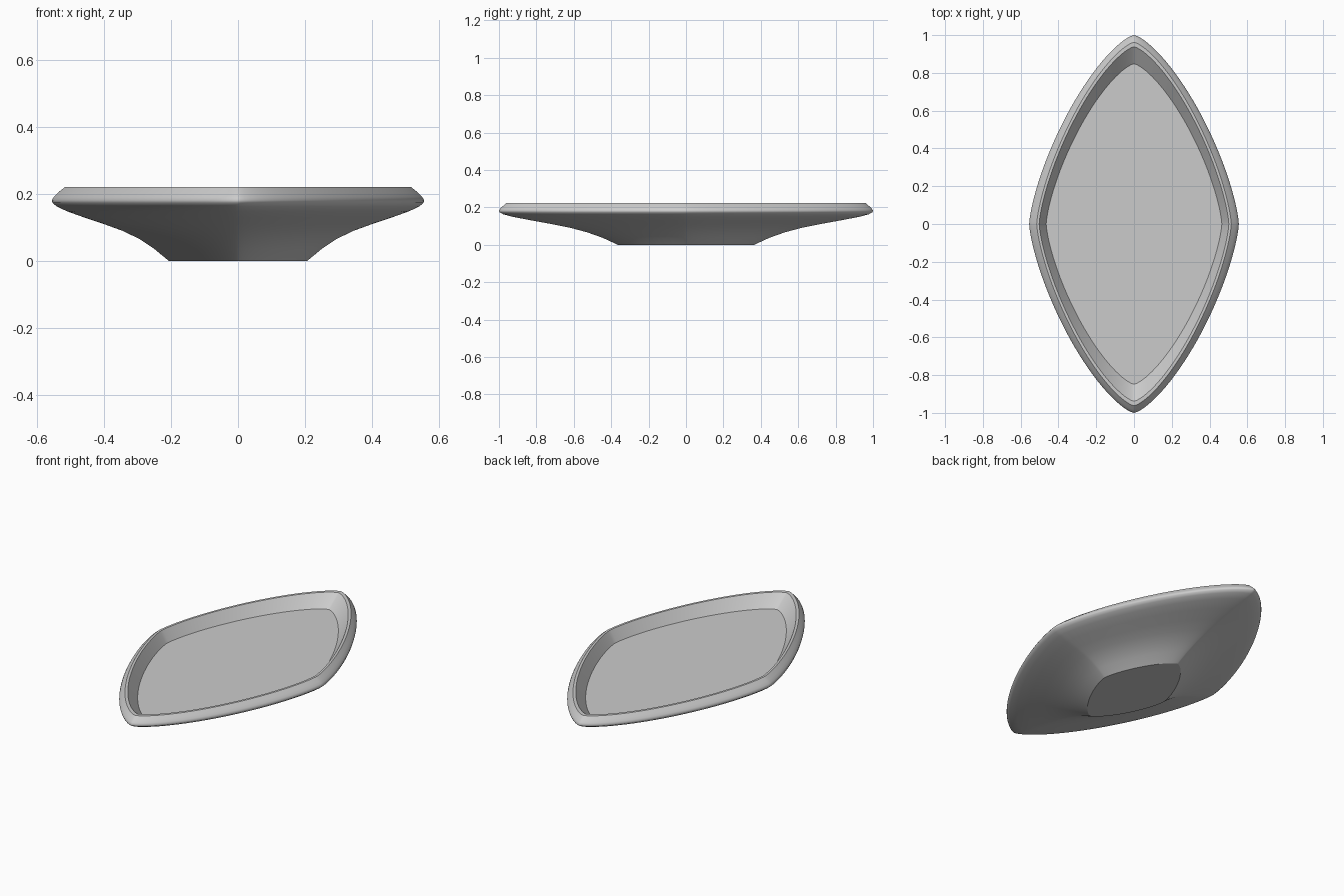
import bpy, bmesh
from math import sin, cos, pi, copysign

cube = bpy.data.objects.get("Cube")
if cube:
    bpy.data.objects.remove(cube, do_unlink=True)

COLUMNS = 128
BULGE = 1.4      # superellipse exponent: 1 is a rhombus, 2 an ellipse


def outline(rx, ry, z):
    """Points of a rounded rhombus."""
    def power(v):
        return copysign(abs(v) ** (2 / BULGE), v) if abs(v) > 1e-9 else 0.0
    return [(rx * power(cos(a)), ry * power(sin(a)), z)
            for a in (2 * pi * i / COLUMNS for i in range(COLUMNS))]


def make_material(name, value):
    mat = bpy.data.materials.new(name)
    mat.use_nodes = True
    colour = (value, value, value, 1)
    mat.diffuse_color = colour
    bsdf = mat.node_tree.nodes["Principled BSDF"]
    bsdf.inputs["Base Color"].default_value = colour
    bsdf.inputs["Roughness"].default_value = 0.6
    return mat


# Section from foot to floor: half width, half length, height, sharp edge
SECTION = [
    (0.205, 0.365, 0.0, True),
    (0.25, 0.445, 0.037, False),
    (0.295, 0.53, 0.067, False),
    (0.345, 0.62, 0.091, False),
    (0.40, 0.72, 0.111, False),
    (0.46, 0.83, 0.131, False),
    (0.51, 0.925, 0.149, False),
    (0.54, 0.977, 0.163, False),
    (0.553, 0.997, 0.174, False),
    (0.555, 1.0, 0.182, False),
    (0.549, 0.994, 0.192, False),
    (0.537, 0.982, 0.204, False),
    (0.515, 0.962, 0.222, True),
    (0.502, 0.938, 0.222, True),
    (0.465, 0.848, 0.157, True),
]

# Dish: skin the outlines, then cap the foot and the floor
bm = bmesh.new()
rings = [[bm.verts.new(p) for p in outline(*row[:3])] for row in SECTION]
for low, high in zip(rings, rings[1:]):
    for i in range(COLUMNS):
        j = (i + 1) % COLUMNS
        bm.faces.new((low[i], low[j], high[j], high[i]))
bm.faces.new(rings[0][::-1])
bm.faces.new(rings[-1])
for face in bm.faces:
    face.smooth = True

# Crisp edges on the foot, the rim and the floor
for ring, row in zip(rings, SECTION):
    if row[3]:
        for i in range(COLUMNS):
            bm.edges.get((ring[i - 1], ring[i])).smooth = False

mesh = bpy.data.meshes.new("dish")
bm.to_mesh(mesh)
bm.free()
mesh.materials.append(make_material("light grey", 0.6))
dish = bpy.data.objects.new("dish", mesh)
bpy.context.collection.objects.link(dish)
